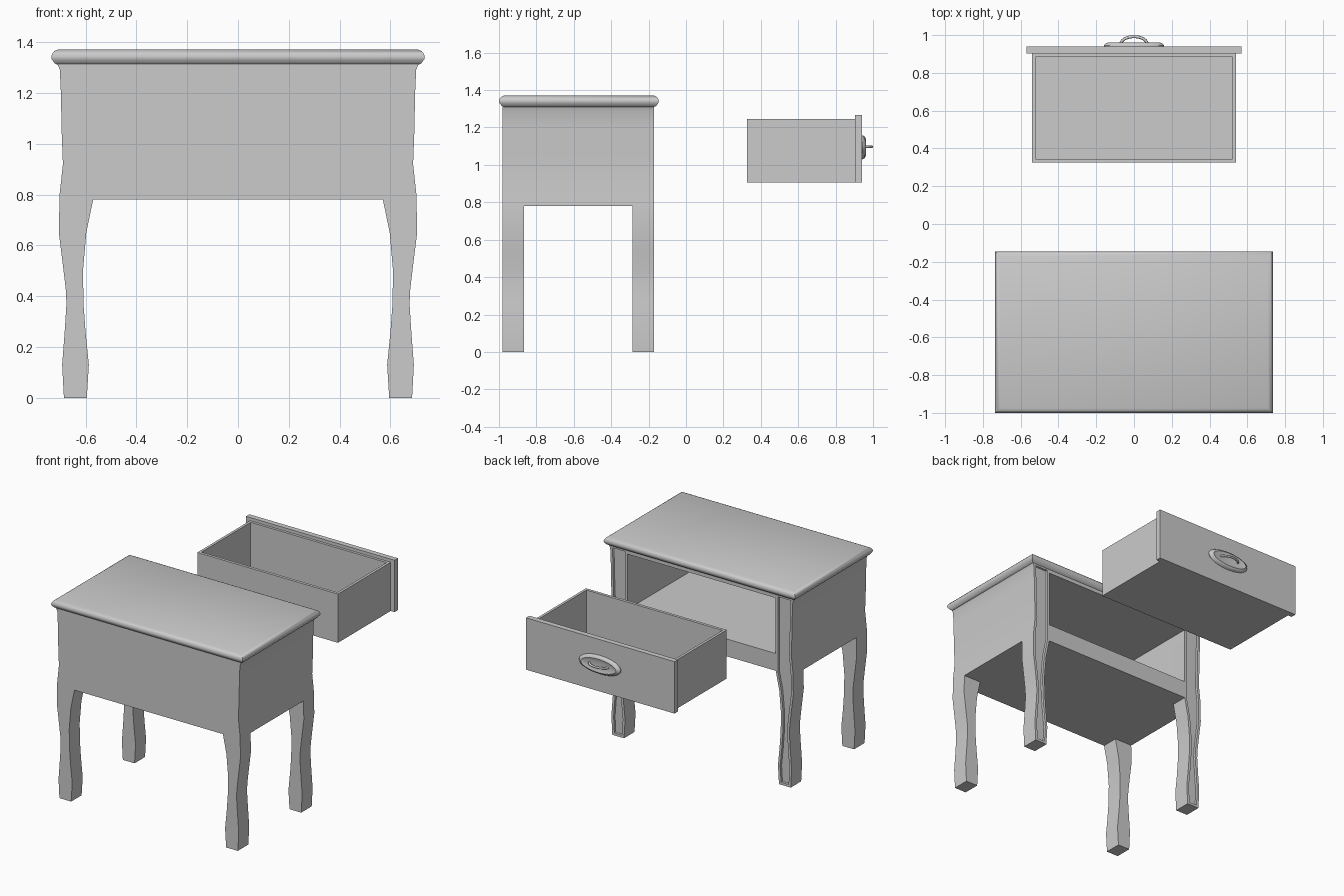
import bpy, bmesh, math

if "Cube" in bpy.data.objects:
    bpy.data.objects.remove(bpy.data.objects["Cube"])


def finish(name, bm, angle=35):
    bmesh.ops.recalc_face_normals(bm, faces=bm.faces)
    me = bpy.data.meshes.new(name)
    bm.to_mesh(me)
    bm.free()
    ob = bpy.data.objects.new(name, me)
    bpy.context.collection.objects.link(ob)
    bpy.ops.object.select_all(action='DESELECT')
    ob.select_set(True)
    bpy.context.view_layer.objects.active = ob
    bpy.ops.object.shade_smooth_by_angle(angle=math.radians(angle))
    return ob


def loft(name, rings, angle=35):
    """Skin a stack of equal-length rings and cap both ends."""
    bm = bmesh.new()
    vs = [[bm.verts.new(p) for p in r] for r in rings]
    n = len(vs[0])
    for a, b in zip(vs, vs[1:]):
        for i in range(n):
            bm.faces.new((a[i], a[(i + 1) % n], b[(i + 1) % n], b[i]))
    bm.faces.new(vs[0])
    cap = bm.faces.new(vs[-1])
    return bm, cap


def rect(x, y0, y1, z):
    return [(-x, y0, z), (x, y0, z), (x, y1, z), (-x, y1, z)]


def box(name, x0, x1, y0, y1, z0, z1):
    r = [(x0, y0), (x1, y0), (x1, y1), (x0, y1)]
    bm, _ = loft(name, [[(x, y, z) for x, y in r] for z in (z0, z1)])
    return finish(name, bm)


def prism(name, prof, s, y0, y1, recess=False):
    """Extrude an x-z profile along y, mirrored by s."""
    bm, cap = loft(name, [[(s * x, y, z) for x, z in prof] for y in (y0, y1)])
    if recess:
        bmesh.ops.recalc_face_normals(bm, faces=bm.faces)
        bmesh.ops.inset_region(bm, faces=[cap], thickness=0.017, use_even_offset=True)
        bmesh.ops.inset_region(bm, faces=[cap], thickness=0.003, depth=-0.012)
    return finish(name, bm)


# Curved leg outlines
outer = [(.685, 0), (.692, .13), (.682, .26), (.675, .37), (.678, .43), (.69, .53),
         (.705, .65), (.702, .80), (.689, .92), (.694, 1.05), (.697, 1.2),
         (.701, 1.29), (.711, 1.315)]
inner = [(.57, 1.315), (.57, .78), (.597, .65), (.61, .50), (.608, .37), (.60, .26),
         (.587, .13), (.595, 0)]
side = [(.57, .78), (.7025, .78)] + outer[7:] + [(.57, 1.315)]

# Legs and side walls
for s, tag in ((1, "right"), (-1, "left")):
    prism("front_leg_" + tag, outer + inner, s, -.98, -.865)
    prism("back_leg_" + tag, outer + inner, s, -.285, -.17, recess=True)
    prism("side_wall_" + tag, side, s, -.865, -.285)

# Carcass panels around the drawer opening
box("front_panel", -.57, .57, -.98, -.90, .78, 1.315)
box("bottom_shelf", -.57, .57, -.90, -.17, .78, .90)
box("top_rail", -.57, .57, -.90, -.17, 1.285, 1.315)

# Moulded table top
edge = [(.030, 1.308), (.014, 1.316), (.002, 1.332), (0, 1.342), (.004, 1.354),
        (.012, 1.364), (.025, 1.37)]
bm, _ = loft("table_top", [rect(.735 - d, -1 + d, -.145 - d, z) for d, z in edge])
finish("table_top", bm)

# Drawer tray: outer shell, rim and inner floor in one skin
bm, _ = loft("drawer_box", [rect(.54, .325, .905, .907), rect(.54, .325, .905, 1.245),
                            rect(.522, .345, .885, 1.245), rect(.522, .345, .885, .925)])
finish("drawer_box", bm)
box("drawer_front", -.57, .57, .903, .94, .907, 1.267)

# Oval handle plate with bevelled rim
N = 32
ovals = [(.16, .064, .938), (.16, .064, .944), (.15, .057, .956), (.135, .046, .962),
         (.12, .036, .958)]
bm, _ = loft("handle_plate", [[(a * math.cos(t * math.tau / N), y,
                                1.094 + b * math.sin(t * math.tau / N))
                               for t in range(N)] for a, b, y in ovals])
finish("handle_plate", bm, 30)

# Arched pull: round section swept along a half ellipse
rings = []
for i in range(17):
    t = math.pi * i / 16
    c, s = math.cos(t), math.sin(t)
    rings.append([((.071 + .008 * math.cos(u)) * c,
                   .95 + (.042 + .008 * math.cos(u)) * s,
                   1.097 + .007 * math.sin(u))
                  for u in (k * math.tau / 8 for k in range(8))])
bm, _ = loft("handle_pull", rings)
finish("handle_pull", bm, 50)
